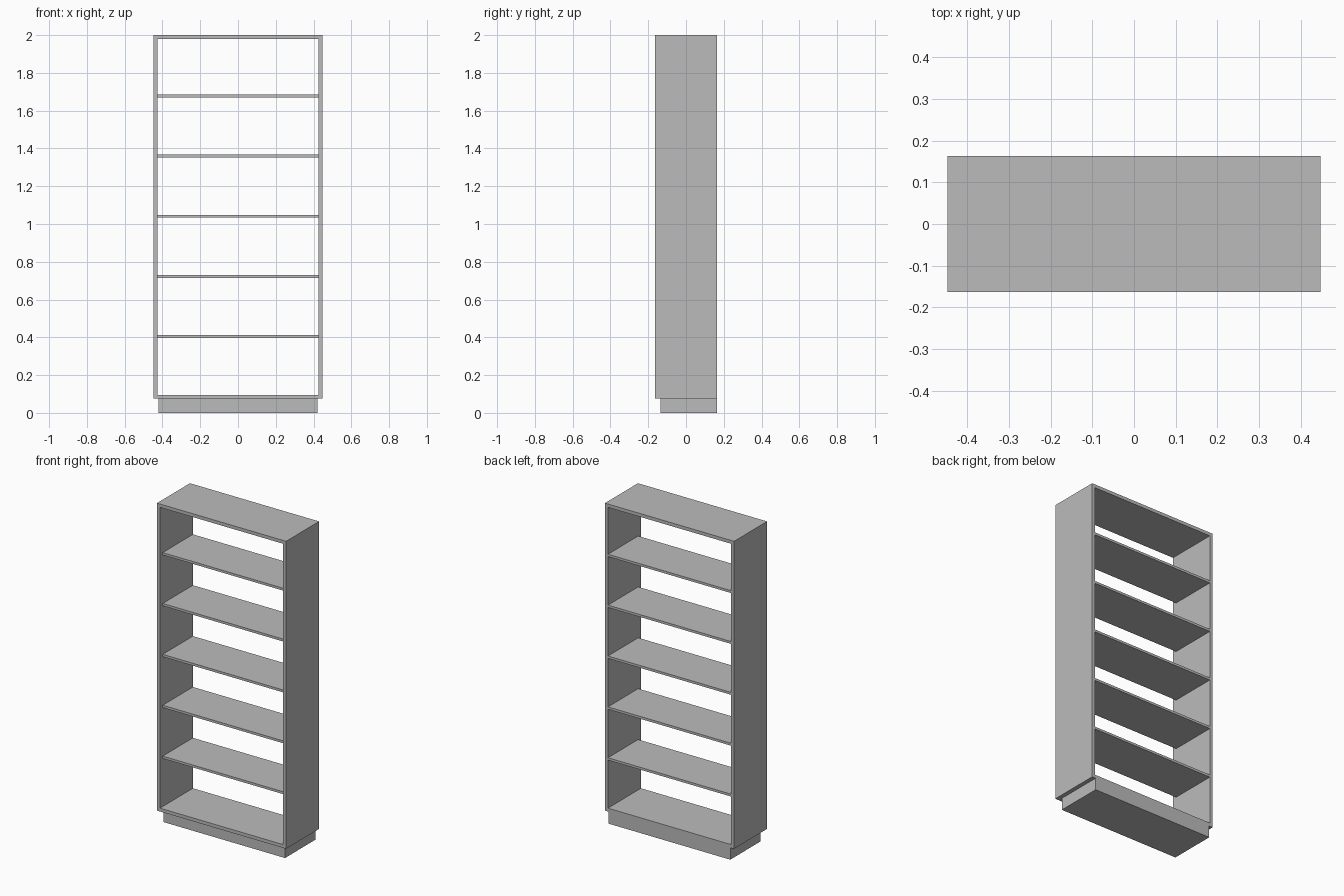
import bpy

cube = bpy.data.objects.get("Cube")
if cube:
    bpy.data.objects.remove(cube, do_unlink=True)

# Single grey finish
grey = bpy.data.materials.new("grey")
grey.use_nodes = True
colour = (0.5, 0.5, 0.5, 1)
grey.diffuse_color = colour
grey.node_tree.nodes["Principled BSDF"].inputs["Base Color"].default_value = colour


def board(name, x, y, z):
    """Box spanning the given (low, high) ranges."""
    spans = (x, y, z)
    bpy.ops.mesh.primitive_cube_add(size=1, location=[(a + b) / 2 for a, b in spans])
    obj = bpy.context.object
    obj.name = name
    obj.scale = [b - a for a, b in spans]
    bpy.ops.object.transform_apply(location=False, rotation=False, scale=True)
    obj.data.materials.append(grey)
    return obj


half_w, half_d, thick = 0.447, 0.163, 0.021
inner = half_w - thick
setback = 0.027
base_top, height = 0.075, 2.0
full_depth = (-half_d, half_d)
recessed = (-half_d + setback, half_d)

# Plinth, recessed at the front and flush at the back
board("plinth", (-0.421, 0.421), recessed, (0, base_top))

# Outer case
for side, name in ((1, "left_side"), (-1, "right_side")):
    xs = sorted((side * inner, side * half_w))
    board(name, xs, full_depth, (base_top, height))
board("bottom_panel", (-inner, inner), full_depth, (base_top, base_top + thick))
board("top_panel", (-inner, inner), full_depth, (height - thick, height))

# Evenly spaced shelves, set back from the front edge
shelf_thick, first, spacing = 0.015, 0.404, 0.3185
for i in range(5):
    z = first + i * spacing
    board(f"shelf_{i + 1}", (-inner, inner), recessed,
          (z - shelf_thick / 2, z + shelf_thick / 2))
